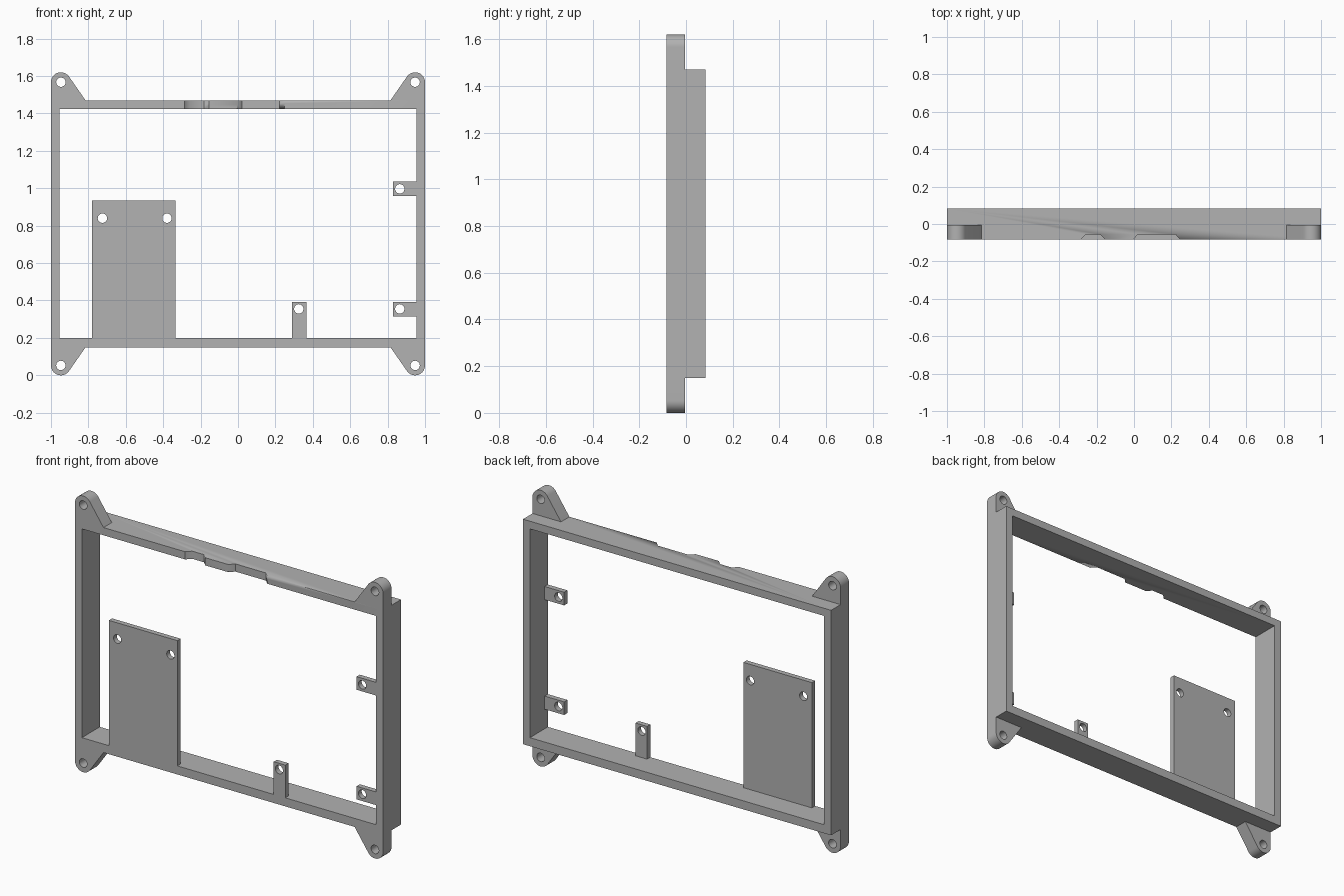
import bpy, bmesh, math

cube = bpy.data.objects.get("Cube")
if cube:
    bpy.data.objects.remove(cube, do_unlink=True)

FRONT, BACK = -0.083, 0.083
EAR_BACK, TAB_BACK = -0.005, -0.053
HOLE = 0.025

grey = bpy.data.materials.new("plain grey")
grey.use_nodes = True
colour = (0.445, 0.445, 0.445, 1)
grey.diffuse_color = colour
grey.node_tree.nodes["Principled BSDF"].inputs["Base Color"].default_value = colour


def rect(x0, x1, z0, z1):
    return [(x0, z0), (x1, z0), (x1, z1), (x0, z1)]


def arc(cx, cz, r, start, end, n):
    return [(cx + r * math.cos(start + (end - start) * i / n),
             cz + r * math.sin(start + (end - start) * i / n)) for i in range(n + 1)]


def circle(cx, cz):
    return arc(cx, cz, HOLE, 0, math.tau, 32)[:-1]


def slab(name, loops, lo, hi, upright=True):
    """Extrude an outline with inner holes from lo to hi, along y or (flat) along z."""
    curve = bpy.data.curves.new(name + " outline", 'CURVE')
    curve.dimensions = '2D'
    curve.fill_mode = 'BOTH'
    curve.extrude = (hi - lo) / 2
    for pts in loops:
        sp = curve.splines.new('POLY')
        sp.points.add(len(pts) - 1)
        for p, (u, v) in zip(sp.points, pts):
            p.co = (u, v, 0, 1)
        sp.use_cyclic_u = True
    helper = bpy.data.objects.new(name + " outline", curve)
    bpy.context.collection.objects.link(helper)
    bpy.context.view_layer.update()
    deps = bpy.context.evaluated_depsgraph_get()
    mesh = bpy.data.meshes.new_from_object(helper.evaluated_get(deps))
    bpy.data.objects.remove(helper, do_unlink=True)
    bpy.data.curves.remove(curve)

    # weld the caps to the walls and place the slab
    bm = bmesh.new()
    bm.from_mesh(mesh)
    bmesh.ops.remove_doubles(bm, verts=bm.verts, dist=1e-5)
    mid = (lo + hi) / 2
    for v in bm.verts:
        x, y, z = v.co
        v.co = (x, mid - z, y) if upright else (x, y, mid + z)
    bmesh.ops.recalc_face_normals(bm, faces=bm.faces)
    bm.to_mesh(mesh)
    bm.free()
    mesh.materials.clear()
    mesh.materials.append(grey)
    obj = bpy.data.objects.new(name, mesh)
    bpy.context.collection.objects.link(obj)
    return obj


parts = []

# Main rectangular frame
frame = slab("frame", [rect(-1, 1, 0.15, 1.47), rect(-0.955, 0.955, 0.2, 1.425)], FRONT, BACK)
parts.append(frame)

# Two tapered notches in the front of the top rail
for i, (x0, x1) in enumerate([(-0.285, -0.155), (-0.005, 0.248)]):
    s, depth = 0.027, 0.028
    trapezoid = [(x0 - s, FRONT - depth), (x1 + s, FRONT - depth),
                 (x1 - s, FRONT + depth), (x0 + s, FRONT + depth)]
    cutter = slab(f"notch_cutter_{i + 1}", [trapezoid], 1.35, 1.55, upright=False)
    cutter.hide_render = True
    cutter.hide_set(True)
    cutter.display_type = 'WIRE'
    mod = frame.modifiers.new("notch", 'BOOLEAN')
    mod.operation = 'DIFFERENCE'
    mod.solver = 'EXACT'
    mod.object = cutter

# Mounting ears at the corners: rounded tip tangent to a sloping side
R, CX, CZ, FOOT, RAIL = 0.053, 0.947, 1.567, 0.815, 1.47
dx, dz = FOOT - CX, RAIL - CZ
tangent = math.atan2(dz, dx) % math.tau - math.acos(R / math.hypot(dx, dz))
ear = [(FOOT, RAIL), (1, RAIL)] + arc(CX, CZ, R, 0, tangent, 20)
for side, sx in (("left", 1), ("right", -1)):
    for level, flip in (("upper", False), ("lower", True)):
        place = lambda pts: [(sx * x, 1.62 - z if flip else z) for x, z in pts]
        parts.append(slab(f"{level}_{side}_ear", [place(ear), place(circle(CX, CZ))],
                          FRONT, EAR_BACK))

# Thin plate and drilled tabs, flush with the front of the frame
thin = {
    "mounting_plate": (rect(-0.78, -0.335, 0.2, 0.935), [(-0.725, 0.84), (-0.38, 0.84)]),
    "bottom_tab": (rect(0.29, 0.365, 0.2, 0.392), [(0.325, 0.355)]),
    "lower_side_tab": (rect(0.828, 0.955, 0.315, 0.392), [(0.865, 0.355)]),
    "upper_side_tab": (rect(0.828, 0.955, 0.958, 1.035), [(0.865, 0.997)]),
}
for name, (outline, holes) in thin.items():
    parts.append(slab(name, [outline] + [circle(*h) for h in holes], FRONT, TAB_BACK))

# Smooth the round walls, keep the edges sharp
bpy.ops.object.select_all(action='DESELECT')
for obj in parts:
    obj.select_set(True)
bpy.context.view_layer.objects.active = frame
bpy.ops.object.shade_smooth_by_angle(angle=math.radians(30))
